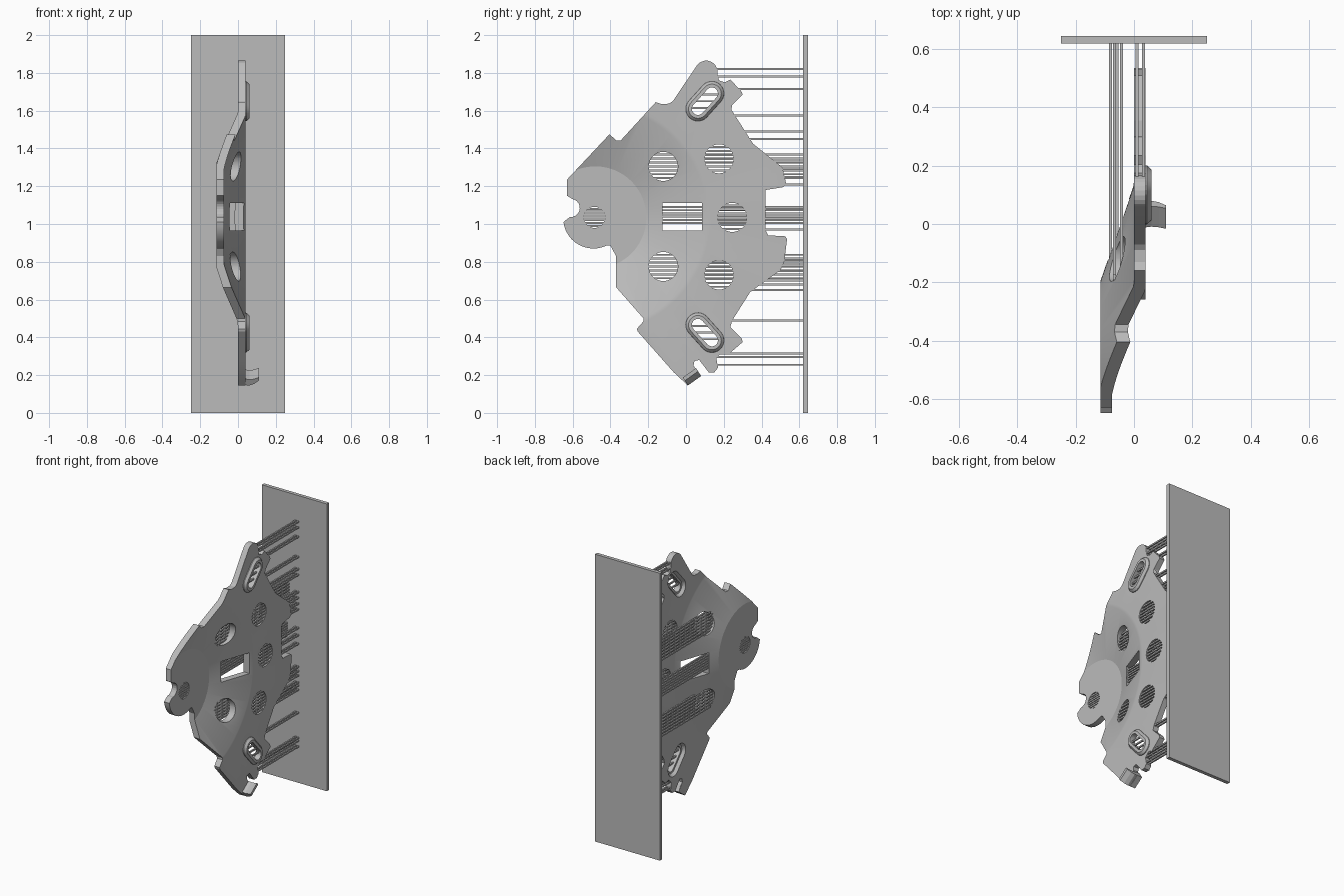
import bpy, bmesh
from math import sin, cos, tan, pi, radians, sqrt

cube = bpy.data.objects.get("Cube")
if cube:
    bpy.data.objects.remove(cube)

grey = bpy.data.materials.new("plain grey")
grey.use_nodes = True
colour = (0.5, 0.5, 0.5, 1)
grey.diffuse_color = colour
grey.node_tree.nodes["Principled BSDF"].inputs["Base Color"].default_value = colour


def finish(bm, name):
    bmesh.ops.recalc_face_normals(bm, faces=bm.faces)
    mesh = bpy.data.meshes.new(name)
    bm.to_mesh(mesh)
    bm.free()
    mesh.materials.append(grey)
    ob = bpy.data.objects.new(name, mesh)
    bpy.context.collection.objects.link(ob)
    return ob


def add_loft(bm, rings):
    """Closed solid through (x, loop of (y, z)) rings, capped at both ends."""
    loops = [[bm.verts.new((x, y, z)) for y, z in loop] for x, loop in rings]
    for a, b in zip(loops, loops[1:]):
        for i in range(len(a)):
            j = (i + 1) % len(a)
            bm.faces.new((a[i], a[j], b[j], b[i]))
    bm.faces.new(loops[0][::-1])
    bm.faces.new(loops[-1])


def loft(name, *solids):
    bm = bmesh.new()
    for rings in solids:
        add_loft(bm, rings)
    return finish(bm, name)


def add_box(bm, low, high):
    verts = bmesh.ops.create_cube(bm, size=1)["verts"]
    for v in verts:
        v.co = [(a + b) / 2 + c * (b - a) for a, b, c in zip(low, high, v.co)]


def combine(target, tool, operation):
    mod = target.modifiers.new("cut", "BOOLEAN")
    mod.object, mod.operation, mod.solver = tool, operation, "EXACT"
    bpy.context.view_layer.objects.active = target
    bpy.ops.object.modifier_apply(modifier=mod.name)
    bpy.data.objects.remove(tool)


def arc(cy, cz, r, start, end, n):
    angles = [radians(start + (end - start) * i / n) for i in range(n + 1)]
    return [(cy + r * cos(a), cz + r * sin(a)) for a in angles]


def circle(cy, cz, r, n=40):
    return arc(cy, cz, r, 0, 360, n)[:-1]


def racetrack(cy, cz, r, tilt, half=0.055):
    dy, dz = half * cos(radians(tilt)), half * sin(radians(tilt))
    return (arc(cy + dy, cz + dz, r, tilt - 90, tilt + 90, 12)
            + arc(cy - dy, cz - dz, r, tilt + 90, tilt + 270, 12))


# Dished sheet: flat centre, conical flank, flat rim
DISH = (-0.48, 1.035)
bracket = loft("bracket", [(x, circle(*DISH, r, 128)) for x, r in (
    (-0.115, 0.285), (-0.002, 0.61), (0, 0.63), (0, 1.4),
    (0.04, 1.4), (0.04, 0.61), (0.038, 0.59), (-0.075, 0.27))])

# Outline of the sheet, anticlockwise from the top lobe
outline = (
    arc(0.107, 1.805, 0.06, -10, 145, 10)
    + [(-0.07, 1.65), (-0.09, 1.637), (-0.13, 1.635), (-0.16, 1.645),
       (-0.345, 1.443), (-0.37, 1.443), (-0.405, 1.475), (-0.63, 1.235), (-0.63, 1.15)]
    + arc(-0.61, 1.085, 0.048, 80, -95, 10)
    + arc(-0.49, 1.03, 0.16, 187, 297, 12)
    + [(-0.4, 0.885), (-0.37, 0.83), (-0.37, 0.665), (-0.225, 0.5), (-0.225, 0.485),
       (-0.26, 0.445), (-0.255, 0.43), (-0.065, 0.215), (0.01, 0.145), (0.08, 0.195),
       (0.04, 0.25), (0.045, 0.275), (0.07, 0.28), (0.12, 0.215), (0.15, 0.215),
       (0.17, 0.24), (0.16, 0.29), (0.19, 0.32), (0.225, 0.31), (0.3, 0.375),
       (0.295, 0.395), (0.235, 0.455), (0.245, 0.49), (0.34, 0.64), (0.5, 0.755),
       (0.52, 0.8), (0.535, 0.92), (0.525, 0.935), (0.435, 0.94), (0.42, 0.97),
       (0.42, 1.18), (0.515, 1.195), (0.53, 1.215), (0.51, 1.3), (0.355, 1.425),
       (0.24, 1.605), (0.245, 1.63), (0.3, 1.685), (0.295, 1.7), (0.235, 1.765),
       (0.205, 1.75), (0.175, 1.76)])
combine(bracket, loft("outline_tool", [(-0.3, outline), (0.3, outline)]), "INTERSECT")

# Raised slot rims, hollow behind
SLOTS = [(0.1, 1.65, 48), (0.1, 0.425, -48)]
combine(bracket, loft("rim_tool", *[
    [(x, racetrack(y, z, r, t)) for x, r in ((0.03, 0.066), (0.045, 0.064), (0.06, 0.05))]
    for y, z, t in SLOTS]), "UNION")
combine(bracket, loft("recess_tool", *[
    [(x, racetrack(y, z, r, t)) for x, r in ((-0.05, 0.06), (0, 0.06), (0.02, 0.046))]
    for y, z, t in SLOTS]), "DIFFERENCE")

# Round holes, window and slots
FLANK_HOLES = [(-0.12, z, 0.077) for z in (0.775, 1.305)]
FLAT_HOLES = [(0.175, 0.73, 0.077), (0.175, 1.345, 0.077), (0.245, 1.035, 0.077)]
PIVOT = (-0.485, 1.035, 0.056)
window = [(-0.125, 0.965), (0.085, 0.965), (0.085, 1.11), (-0.125, 1.11)]
cuts = [circle(*h) for h in FLANK_HOLES + FLAT_HOLES + [PIVOT]] + [window]
cuts += [racetrack(y, z, 0.032, t) for y, z, t in SLOTS]
combine(bracket, loft("hole_tool", *[[(-0.3, c), (0.3, c)] for c in cuts]), "DIFFERENCE")

bpy.ops.object.select_all(action="DESELECT")
bracket.select_set(True)
bpy.context.view_layer.objects.active = bracket
bpy.ops.object.shade_smooth_by_angle(angle=radians(14))


# Bent tab at the bottom corner
def tab_ring(x, low, high):
    return (x, [(0.01 - 0.53 * low, 0.145 + 0.85 * low), (0.08 - 0.53 * low, 0.195 + 0.85 * low),
                (0.08 - 0.53 * high, 0.195 + 0.85 * high), (0.01 - 0.53 * high, 0.145 + 0.85 * high)])


loft("bent_tab", [tab_ring(0.002, 0.02, 0.05), tab_ring(0.02, 0.004, 0.045),
                  tab_ring(0.06, 0, 0.036), tab_ring(0.085, 0.01, 0.04),
                  tab_ring(0.11, 0.03, 0.05)])

# Upright base panel
bm = bmesh.new()
add_box(bm, (-0.25, 0.62, 0), (0.25, 0.645, 2))
finish(bm, "base_panel")

# Thin support rods running back to the panel or across the holes
PANEL = 0.625
rods = bmesh.new()


def rod(x, z, start, end, half=0.005):
    add_box(rods, (x - half, start, z - half), (x + half, end, z + half))


def hole_rods(hole, x, through):
    y, z, r = hole
    for i in range(-3, 4):
        dz = i * r * 0.27
        reach = sqrt(r * r - dz * dz) + 0.008
        for dx in (-0.012, 0.012):
            rod(x + dx, z + dz, y - reach, PANEL if through else y + reach)


for hole in FLANK_HOLES:
    hole_rods(hole, -0.055, True)
for hole in FLAT_HOLES:
    hole_rods(hole, 0.02, False)
hole_rods(PIVOT, -0.095, False)
for i in range(6):
    for x in (-0.08, -0.058):
        rod(x, 1.005 + i * 0.017, -0.132, PANEL)
for y, z, tilt in SLOTS:
    for dz in (-0.035, 0, 0.035):
        mid = y + dz / tan(radians(tilt))
        rod(0.04, z + dz, mid - 0.048, mid + 0.048)

EDGE_RODS = [(1.82, 0.15), (1.78, 0.15), (1.715, 0.26), (1.575, 0.25), (1.49, 0.3),
             (1.45, 0.33), (1.33, 0.46), (1.29, 0.5), (1.25, 0.5), (1.21, 0.5),
             (1.08, 0.41), (1.03, 0.41), (0.97, 0.41), (0.81, 0.51), (0.78, 0.5),
             (0.75, 0.48), (0.7, 0.41), (0.68, 0.38), (0.65, 0.34), (0.49, 0.24),
             (0.315, 0.18), (0.295, 0.15), (0.255, 0.15)]
for z, start in EDGE_RODS:
    for x in (0.01, 0.032):
        rod(x, z, start, PANEL)
finish(rods, "support_rods")
